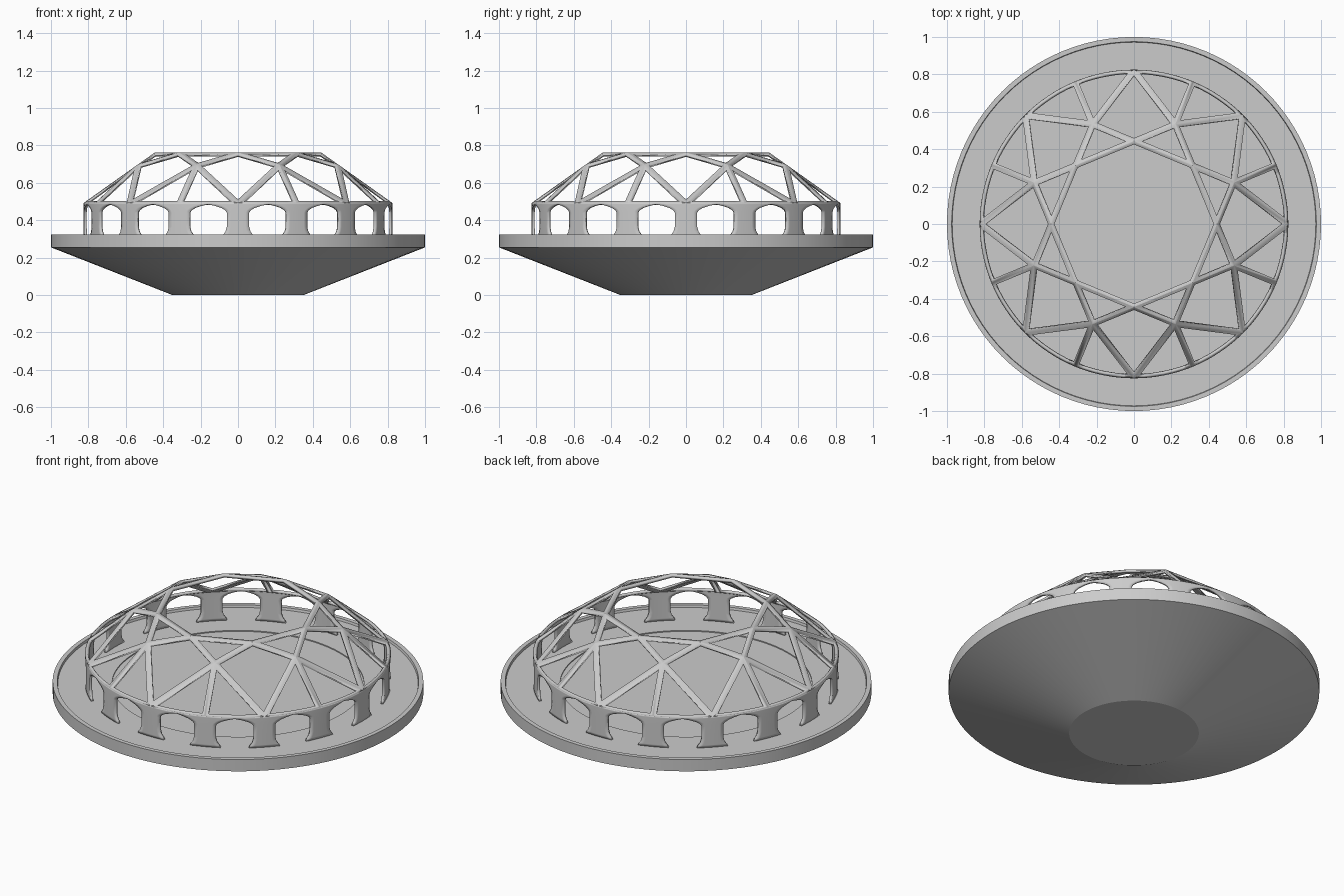
import bpy, bmesh, math
from math import pi, sin, cos

if "Cube" in bpy.data.objects:
    bpy.data.objects.remove(bpy.data.objects["Cube"])

SEG = 96


def finish(name, bm, thickness=0, angle=30):
    me = bpy.data.meshes.new(name)
    bm.to_mesh(me)
    bm.free()
    ob = bpy.data.objects.new(name, me)
    bpy.context.collection.objects.link(ob)
    if thickness:
        mod = ob.modifiers.new("thickness", 'SOLIDIFY')
        mod.thickness = thickness
        mod.offset = -1
        mod.use_even_offset = True
    bpy.ops.object.select_all(action='DESELECT')
    ob.select_set(True)
    bpy.context.view_layer.objects.active = ob
    bpy.ops.object.shade_smooth_by_angle(angle=math.radians(angle))
    return ob


def polar(r, a, z):
    return (r * cos(a), r * sin(a), z)


# Dish base: lathed profile with a shallow recessed floor
bm = bmesh.new()
profile = [(0.35, 0), (1.0, 0.255), (1.0, 0.325), (0.975, 0.325),
           (0.972, 0.311), (0.68, 0.311), (0.68, 0.305)]
rings = [[bm.verts.new(polar(r, 2 * pi * i / SEG, z)) for i in range(SEG)]
         for r, z in profile]
for lo, hi in zip(rings, rings[1:]):
    for i in range(SEG):
        j = (i + 1) % SEG
        bm.faces.new((lo[i], lo[j], hi[j], hi[i]))
bm.faces.new(rings[0][::-1])
bm.faces.new(rings[-1])
finish("dish_base", bm, angle=12)

# Ring of 16 flared posts, curved to the dome rim
R = 0.825
bm = bmesh.new()
half = pi / 16 * R
rows = [(0.311, 0.085), (0.325, 0.078), (0.34, 0.067), (0.365, 0.06),
        (0.44, 0.06), (0.453, 0.068), (0.466, 0.09), (0.476, 0.12),
        (0.485, half), (0.493, half)]
N = 6
for k in range(16):
    grid = []
    for z, w in rows:
        grid.append([bm.verts.new(polar(R, k * pi / 8 + (2 * i / N - 1) * w / R, z))
                     for i in range(N + 1)])
    for lo, hi in zip(grid, grid[1:]):
        for i in range(N):
            bm.faces.new((lo[i], lo[i + 1], hi[i + 1], hi[i]))
bmesh.ops.remove_doubles(bm, verts=bm.verts, dist=1e-4)
finish("post_ring", bm, 0.014)

# Dome lattice: faceted panels, inset to leave only the struts
bm = bmesh.new()
ARC = 6
q = pi / 4
top = [bm.verts.new(polar(0.444, k * q, 0.763)) for k in range(8)]
mid = [bm.verts.new(polar(0.58, (k + 0.5) * q, 0.698)) for k in range(8)]
n_rim = 16 * ARC
rim = [bm.verts.new(polar(R, 2 * pi * i / n_rim, 0.493)) for i in range(n_rim)]
bm.faces.new(top)
for k in range(8):
    s = k * 2 * ARC
    bm.faces.new((top[k], mid[k], top[(k + 1) % 8]))
    bm.faces.new((top[k], mid[k - 1], rim[s], mid[k]))
    for a in (s, s + ARC):
        arc = [rim[(a + i) % n_rim] for i in range(ARC + 1)]
        bm.faces.new([mid[k]] + arc)
bm.normal_update()
panels = bm.faces[:]
bmesh.ops.inset_individual(bm, faces=panels, thickness=0.017, use_even_offset=True)
bmesh.ops.delete(bm, geom=panels, context='FACES')
finish("dome_lattice", bm, 0.016, angle=10)
